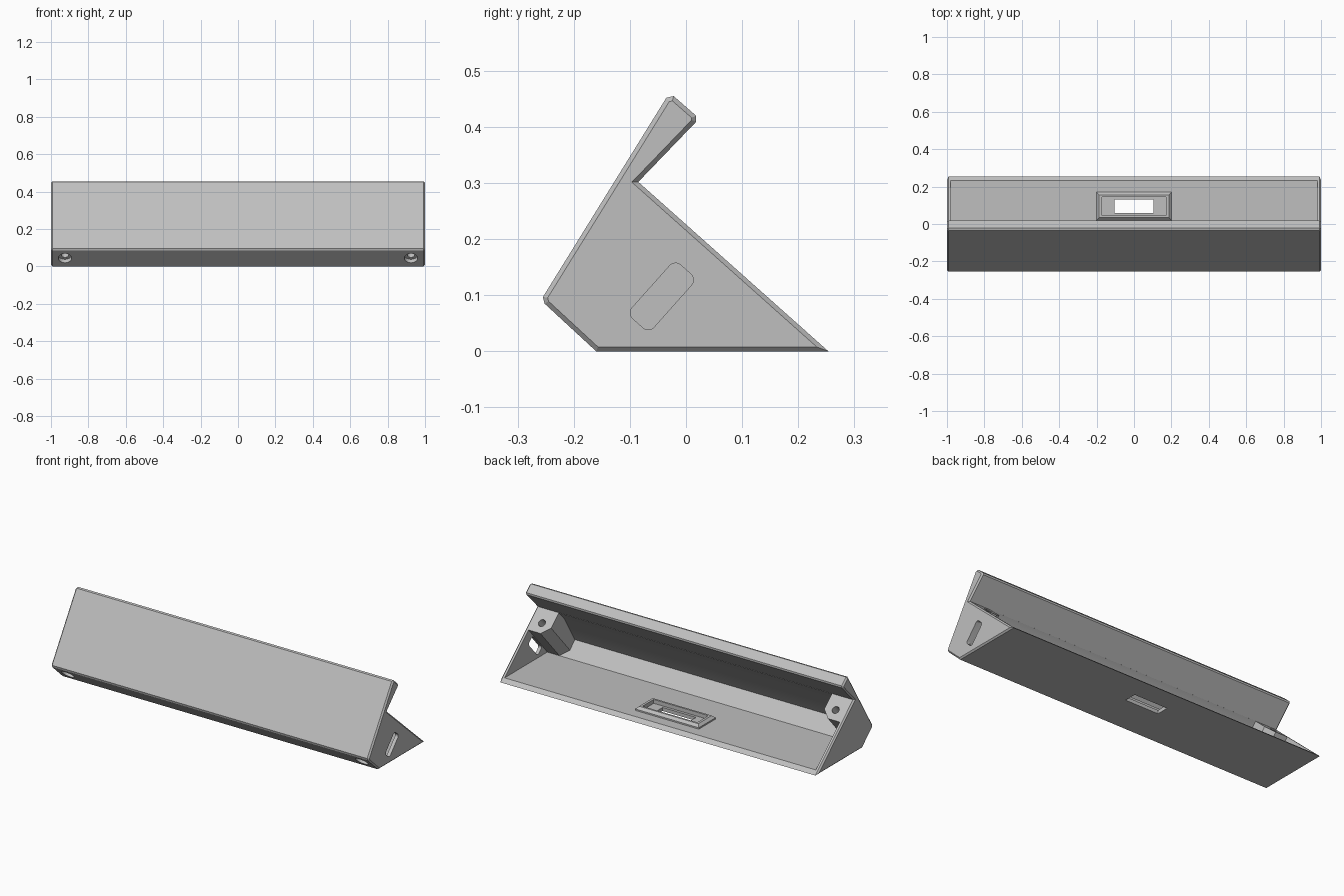
import bpy, bmesh, math
from mathutils import Vector

if "Cube" in bpy.data.objects:
    bpy.data.objects.remove(bpy.data.objects["Cube"])

grey = bpy.data.materials.new("plain grey")
grey.use_nodes = True
grey.diffuse_color = (0.52, 0.52, 0.52, 1)
grey.node_tree.nodes["Principled BSDF"].inputs["Base Color"].default_value = (0.52, 0.52, 0.52, 1)

X, Y, Z = Vector((1, 0, 0)), Vector((0, 1, 0)), Vector((0, 0, 1))
CORNER = Vector((0, -0.085, 0.302))          # where lip and open back meet
T = Vector((0, 0.254 + 0.085, -0.302)).normalized()   # down the open back
N = X.cross(T) * -1                          # out of the open back
if N.z < 0:
    N = -N


def prism(name, pts, lo, hi, axes=(Y, Z, X), origin=Vector(), bevel=0):
    """Extrude a 2D outline along the third axis, optionally chamfering both ends."""
    a, b, c = axes
    bm = bmesh.new()
    ends = [[bm.verts.new(origin + a * p + b * q + c * d) for p, q in pts] for d in (lo, hi)]
    caps = [bm.faces.new(e) for e in ends]
    n = len(pts)
    for i in range(n):
        j = (i + 1) % n
        bm.faces.new((ends[0][i], ends[0][j], ends[1][j], ends[1][i]))
    bmesh.ops.recalc_face_normals(bm, faces=bm.faces)
    if bevel:
        rim = [e for f in caps for e in f.edges]
        bmesh.ops.bevel(bm, geom=rim, offset=bevel, segments=1, affect='EDGES', clamp_overlap=False)
    mesh = bpy.data.meshes.new(name)
    bm.to_mesh(mesh)
    bm.free()
    mesh.materials.append(grey)
    obj = bpy.data.objects.new(name, mesh)
    bpy.context.collection.objects.link(obj)
    return obj


def cut(target, cutter):
    """Subtract the cutter from the target and discard it."""
    mod = target.modifiers.new("cut", 'BOOLEAN')
    mod.operation, mod.solver, mod.object = 'DIFFERENCE', 'EXACT', cutter
    bpy.context.view_layer.objects.active = target
    bpy.ops.object.modifier_apply(modifier=mod.name)
    bpy.data.objects.remove(cutter)


def circle(x, u, r, n=32):
    return [(x + r * math.cos(math.tau * i / n), u + r * math.sin(math.tau * i / n)) for i in range(n)]


def rect(x, y0, y1):
    return [(-x, y0), (x, y0), (x, y1), (-x, y1)]


def rounded(w, h, r, n=6):
    pts = []
    for k, (sx, sy) in enumerate([(1, 1), (-1, 1), (-1, -1), (1, -1)]):
        for i in range(n + 1):
            t = (k + i / n) * math.pi / 2
            pts.append((sx * (w / 2 - r) + r * math.cos(t), sy * (h / 2 - r) + r * math.sin(t)))
    return pts


# Outer body: sloped front panel with overhanging lip, open slanted back
body = prism("housing", [
    (-0.16, 0), (-0.252, 0.085), (-0.255, 0.097), (-0.035, 0.452), (-0.022, 0.455),
    (0.018, 0.42), (0.018, 0.409), (-0.085, 0.302), (0.254, 0)], -1, 1, bevel=0.008)

# Cavity, with a chamfered screw post kept at each end
cavity = prism("cavity", [
    (-0.152, 0.02), (-0.229, 0.094), (-0.137, 0.245), (-0.0845, 0.301), (-0.04, 0.33),
    (0.27, 0.05), (0.233, 0.02)], -0.98, 0.98)
for s in (-1, 1):
    post = prism("post", [(s * 1.1, -0.1), (s * 0.86, -0.1), (s * 0.86, 0.093),
                          (s * 0.905, 0.137), (s * 1.1, 0.137)],
                 -0.4, 0.2, (X, T, N), CORNER)
    cut(cavity, post)
cut(body, cavity)

# Screw holes with countersunk heads on the lower front face
for s in (-1, 1):
    cut(body, prism("screw_hole", circle(s * 0.925, 0.08, 0.02), -0.35, 0.05, (X, T, N), CORNER))
    cut(body, prism("head_recess", circle(s * 0.925, 0.08, 0.036), -0.35, -0.25, (X, T, N), CORNER))

# Rounded slot through the left end wall
cut(body, prism("end_slot", rounded(0.128, 0.052, 0.014), 0.95, 1.05, (N, T, X),
                Vector((0, -0.043, 0.098))))

# Slot through the floor
cut(body, prism("floor_slot", rect(0.105, 0.06, 0.13), -0.05, 0.1, (X, Y, Z)))

# Raised chamfered frame around the floor slot
frame = prism("slot_frame", rect(0.2, 0.02, 0.17), 0.005, 0.042, (X, Y, Z), bevel=0.014)
cut(frame, prism("frame_opening", rect(0.172, 0.045, 0.145), -0.05, 0.1, (X, Y, Z)))
cut(frame, prism("frame_base", rect(0.3, -0.1, 0.3), -0.05, 0.019, (X, Y, Z)))

# Smooth the curved surfaces, keep the corners sharp
for obj in (body, frame):
    bpy.ops.object.select_all(action='DESELECT')
    obj.select_set(True)
    bpy.context.view_layer.objects.active = obj
    bpy.ops.object.shade_smooth_by_angle(angle=math.radians(20))
